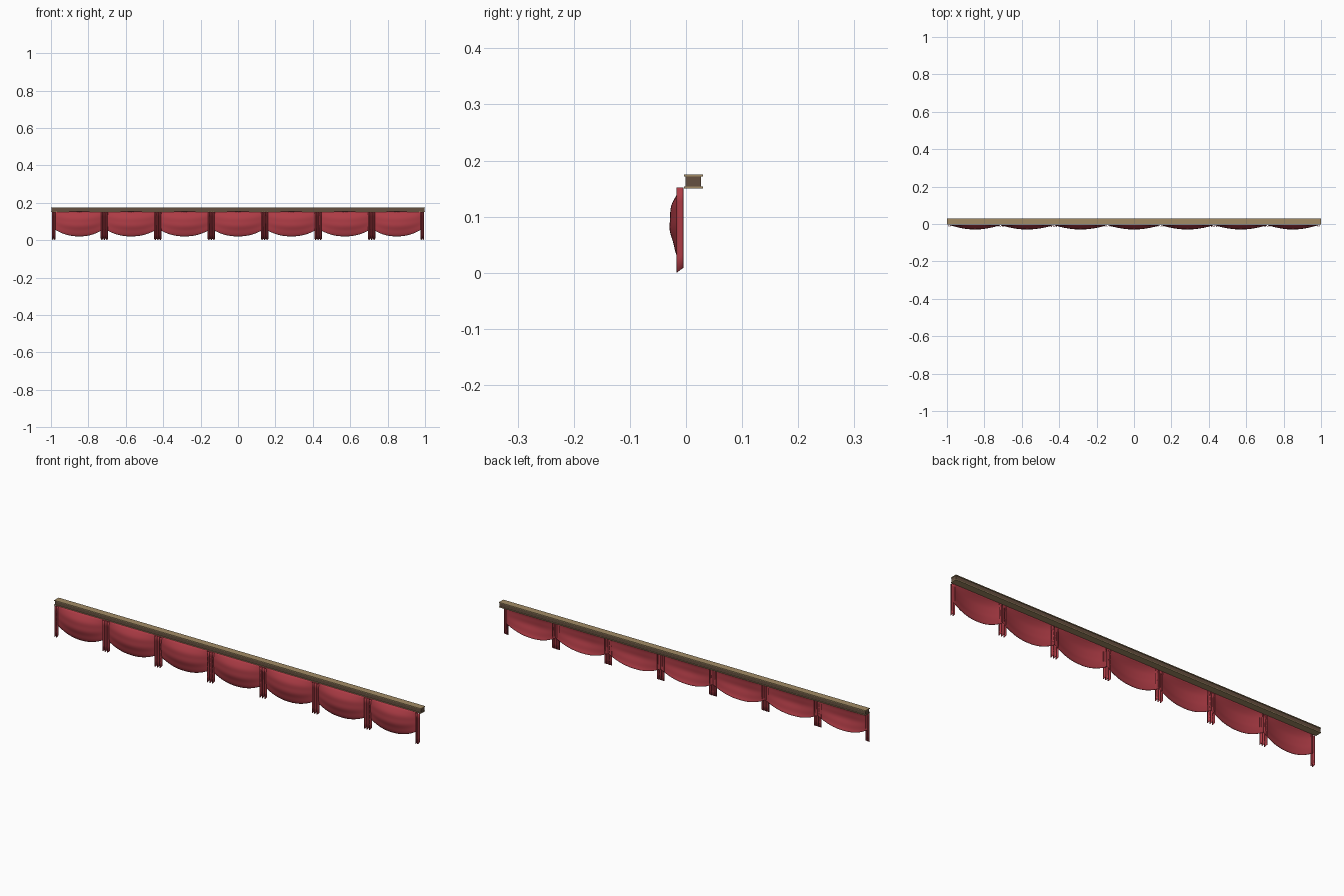
import bpy, bmesh, math
from mathutils import Vector

if "Cube" in bpy.data.objects:
    bpy.data.objects.remove(bpy.data.objects["Cube"])

def material(name, color):
    m = bpy.data.materials.new(name)
    m.diffuse_color = color
    m.use_nodes = True
    m.node_tree.nodes["Principled BSDF"].inputs["Base Color"].default_value = m.diffuse_color
    return m

RED = material("red_cloth", (0.42, 0.045, 0.06, 1))
WOOD = material("aged_gold", (0.36, 0.26, 0.13, 1))
DARK = material("dark_wood", (0.13, 0.08, 0.05, 1))

def finish(name, bm, mat, thickness=0, smooth=True):
    me = bpy.data.meshes.new(name)
    bmesh.ops.recalc_face_normals(bm, faces=bm.faces[:])
    bm.to_mesh(me)
    bm.free()
    ob = bpy.data.objects.new(name, me)
    bpy.context.collection.objects.link(ob)
    me.materials.append(mat)
    if smooth:
        me.shade_smooth()
    if thickness:
        mod = ob.modifiers.new("cloth_thickness", 'SOLIDIFY')
        mod.thickness = thickness
        mod.offset = 0
    return ob

def sheet(name, fn, nu, nv, mat, thickness):
    bm = bmesh.new()
    g = [[bm.verts.new(fn(i / nu, j / nv)) for j in range(nv + 1)] for i in range(nu + 1)]
    for i in range(nu):
        for j in range(nv):
            bm.faces.new((g[i][j], g[i+1][j], g[i+1][j+1], g[i][j+1]))
    return finish(name, bm, mat, thickness)

def box(name, lo, hi, mat):
    bm = bmesh.new()
    bmesh.ops.create_cube(bm, size=1)
    for v in bm.verts:
        v.co = Vector([(a + b) / 2 + c * (b - a) for a, b, c in zip(lo, hi, v.co)])
    return finish(name, bm, mat, 0, False)

# Rail: dark core between two projecting gold mouldings
box("rail_core", (-0.998, -0.001, 0.152), (0.998, 0.027, 0.173), DARK)
box("rail_top_moulding", (-1, -0.004, 0.1715), (1, 0.03, 0.175), WOOD)
box("rail_bottom_moulding", (-1, -0.004, 0.15), (1, 0.03, 0.1535), WOOD)

SPACING = 2 / 7
TOP = 0.152

# Swags: sheets sagging along a curved hem and bellying forward
def swag(x0, x1):
    def fn(u, v):
        s = 2 * u - 1
        arch = 1 - abs(s) ** 2.2
        z = TOP - v * (0.09 + 0.041 * arch)
        belly = math.cos(s * math.pi / 2) ** 0.9 if abs(s) < 1 else 0
        drop = math.sin(math.pi * min(1, v ** 0.8)) ** 0.9 if v < 1 else 0
        fold = 0.0008 * math.sin(v * 6 * math.pi) * belly
        y = -0.005 - belly * (0.021 * drop + 0.006 * v) + fold
        return (x0 + (x1 - x0) * u, y, z)
    return fn

for k in range(7):
    c = -1 + SPACING * (k + 0.5)
    x0 = max(c - SPACING / 2, -0.985)
    x1 = min(c + SPACING / 2, 0.985)
    sheet(f"swag_{k+1}", swag(x0, x1), 32, 24, RED, 0.0015)

# Tails: narrow pleated strips with a staggered hem
def tail(x0, x1, pleats):
    def fn(u, v):
        w = math.cos(2 * math.pi * pleats * u)
        y = -0.0105 + 0.0055 * w
        bottom = 0.005 + 0.004 * w
        return (x0 + (x1 - x0) * u, y, TOP + (bottom - TOP) * v)
    return fn

for k in range(8):
    c = -1 + SPACING * k
    x0, x1 = c - 0.02, c + 0.02
    pleats = 3
    if k in (0, 7):
        pleats = 2
        side = 1 if k else -1
        x0, x1 = side * 0.985 - 0.01, side * 0.985 + 0.01
    sheet(f"tail_{k+1}", tail(x0, x1, pleats), pleats * 8, 6, RED, 0.0015)
